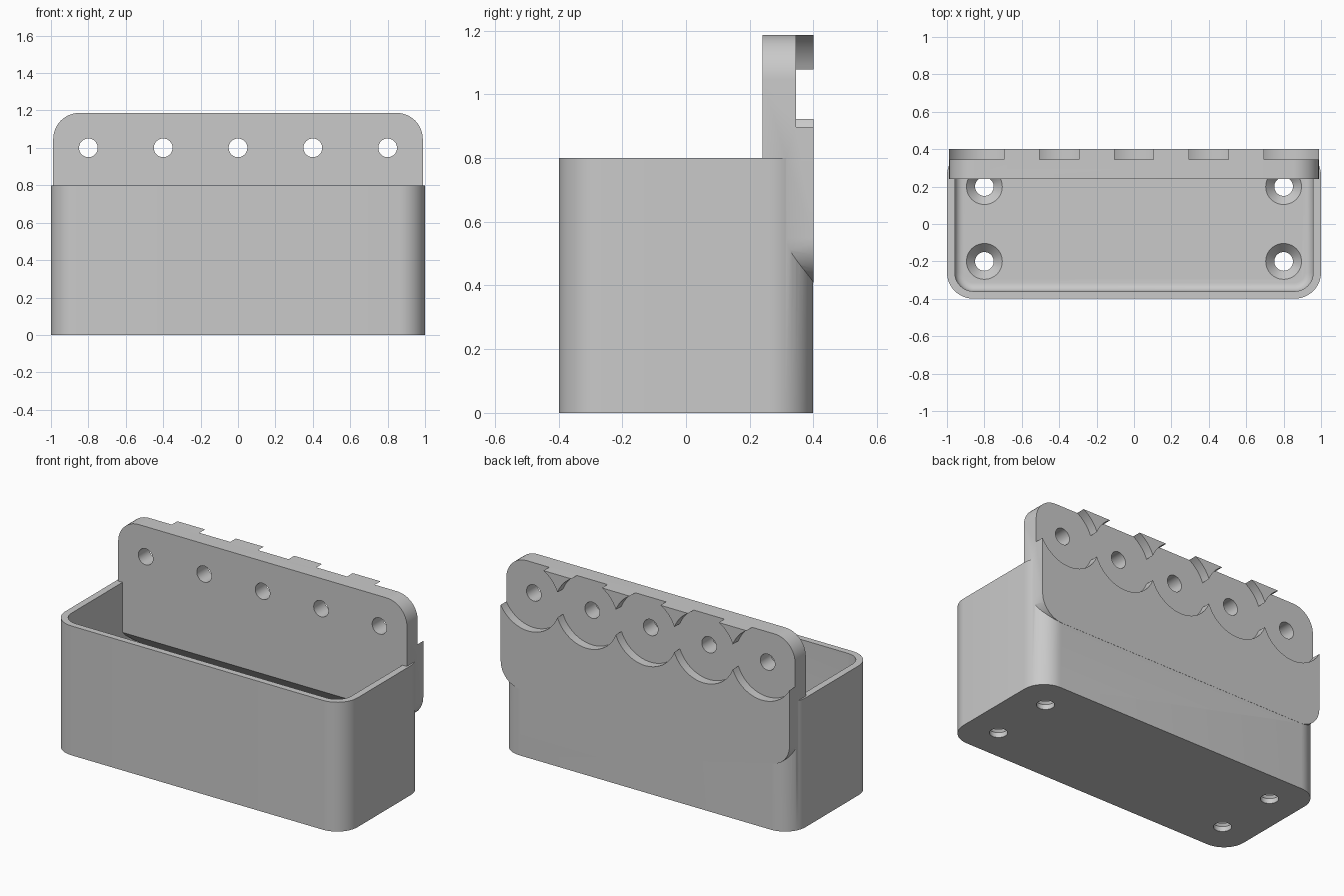
import bpy, bmesh, math
from mathutils import Matrix

if "Cube" in bpy.data.objects:
    bpy.data.objects.remove(bpy.data.objects["Cube"], do_unlink=True)

grey = bpy.data.materials.new("plain grey")
grey.use_nodes = True
COLOR = (0.59, 0.59, 0.59, 1)
grey.diffuse_color = COLOR
grey.node_tree.nodes["Principled BSDF"].inputs["Base Color"].default_value = COLOR


def to_object(name, bm):
    bmesh.ops.recalc_face_normals(bm, faces=bm.faces)
    mesh = bpy.data.meshes.new(name)
    bm.to_mesh(mesh)
    bm.free()
    mesh.materials.append(grey)
    ob = bpy.data.objects.new(name, mesh)
    bpy.context.collection.objects.link(ob)
    return ob


def prism(name, outline, depth, matrix, floor_fillet=0):
    """Outline in local xy, extruded along local z."""
    bm = bmesh.new()
    base = bm.faces.new([bm.verts.new((x, y, 0)) for x, y in outline])
    top = bmesh.ops.extrude_face_region(bm, geom=[base], use_keep_orig=True)
    moved = [g for g in top["geom"] if isinstance(g, bmesh.types.BMVert)]
    bmesh.ops.translate(bm, verts=moved, vec=(0, 0, depth))
    if floor_fillet:
        edges = [e for e in bm.edges if all(abs(v.co.z) < 1e-5 for v in e.verts)]
        bmesh.ops.bevel(bm, geom=edges, offset=floor_fillet, segments=6,
                        profile=0.5, affect='EDGES')
    bm.transform(matrix)
    return to_object(name, bm)


def arc(cx, cy, radius, start, end, steps):
    angles = [start + (end - start) * k / steps for k in range(steps + 1)]
    return [(cx + radius * math.cos(a), cy + radius * math.sin(a)) for a in angles]


def rounded_rectangle(half_w, half_h, radius):
    points = []
    for i, (sx, sy) in enumerate([(1, 1), (-1, 1), (-1, -1), (1, -1)]):
        start = i * math.pi / 2
        points += arc(sx * (half_w - radius), sy * (half_h - radius), radius,
                      start, start + math.pi / 2, 12)
    return points


def overlapping_circles(centres, radius):
    """Outer outline of a row of circles that overlap their neighbours."""
    cusp = math.acos((centres[1] - centres[0]) / 2 / radius)
    lower = []
    for x in centres:
        start = math.pi + (cusp if x != centres[0] else 0)
        end = 2 * math.pi - (cusp if x != centres[-1] else 0)
        points = arc(x, 0, radius, start, end, 36)
        lower += points[1:] if lower else points
    return lower + [(x, -y) for x, y in lower[-2:0:-1]]


def cone(name, r1, r2, depth, matrix, segments=48):
    bm = bmesh.new()
    bmesh.ops.create_cone(bm, cap_ends=True, segments=segments, radius1=r1,
                          radius2=r2, depth=depth, matrix=matrix)
    return to_object(name, bm)


def combine(target, tool, operation):
    mod = target.modifiers.new(operation.title(), 'BOOLEAN')
    mod.operation, mod.object, mod.solver = operation, tool, 'EXACT'
    bpy.context.view_layer.objects.active = target
    bpy.ops.object.modifier_apply(modifier=mod.name)
    bpy.data.objects.remove(tool, do_unlink=True)


move = Matrix.Translation
along_x = Matrix.Rotation(math.pi / 2, 4, 'Y')
along_y = Matrix.Rotation(math.pi / 2, 4, 'X')
FLOOR, BACK, FRONT_OF_PLATE, PLATE_BOTTOM = 0.08, 0.4, 0.24, 0.41
HOLES = [-0.8, -0.4, 0, 0.4, 0.8]

# Open bin with filleted floor
bin_body = prism("wall_bin", rounded_rectangle(1, BACK - 0.001, 0.14), 0.8, Matrix())
cavity = prism("cavity_cutter", rounded_rectangle(0.958, 0.36, 0.1), 1,
               move((0, 0, FLOOR)), 0.045)
combine(bin_body, cavity, 'DIFFERENCE')

# Mounting plate rising behind the bin, its inner lower edge chamfered
plate = prism("mounting_plate", rounded_rectangle(0.988, 0.3885, 0.14),
              BACK - FRONT_OF_PLATE, move((0, BACK, PLATE_BOTTOM + 0.3885)) @ along_y)
chamfer = cone("chamfer_cutter", 0.08, 0.08, 2.2,
               move((0, FRONT_OF_PLATE, PLATE_BOTTOM)) @ along_x, 4)
combine(plate, chamfer, 'DIFFERENCE')
combine(bin_body, plate, 'UNION')

# Row of round recesses in the back, each with a screw hole
recess = prism("recess_cutter", overlapping_circles(HOLES, 0.2145), 0.2,
               move((0, BACK + 0.145, 1)) @ along_y)
combine(bin_body, recess, 'DIFFERENCE')
for x in HOLES:
    hole = cone("hole_cutter", 0.05, 0.05, 0.6, move((x, 0.35, 1)) @ along_y)
    combine(bin_body, hole, 'DIFFERENCE')

# Countersunk holes in the floor
for x in (-0.8, 0.8):
    for y in (-0.2, 0.2):
        sink = cone("sink_cutter", 0.05, 0.105, 0.06, move((x, y, FLOOR - 0.02)))
        combine(bin_body, sink, 'DIFFERENCE')
        hole = cone("floor_hole_cutter", 0.05, 0.05, 0.2, move((x, y, 0)))
        combine(bin_body, hole, 'DIFFERENCE')

# Smooth the rounds, keep the edges sharp
bpy.ops.object.select_all(action='DESELECT')
bin_body.select_set(True)
bpy.context.view_layer.objects.active = bin_body
bpy.ops.object.shade_smooth_by_angle(angle=math.radians(30))
